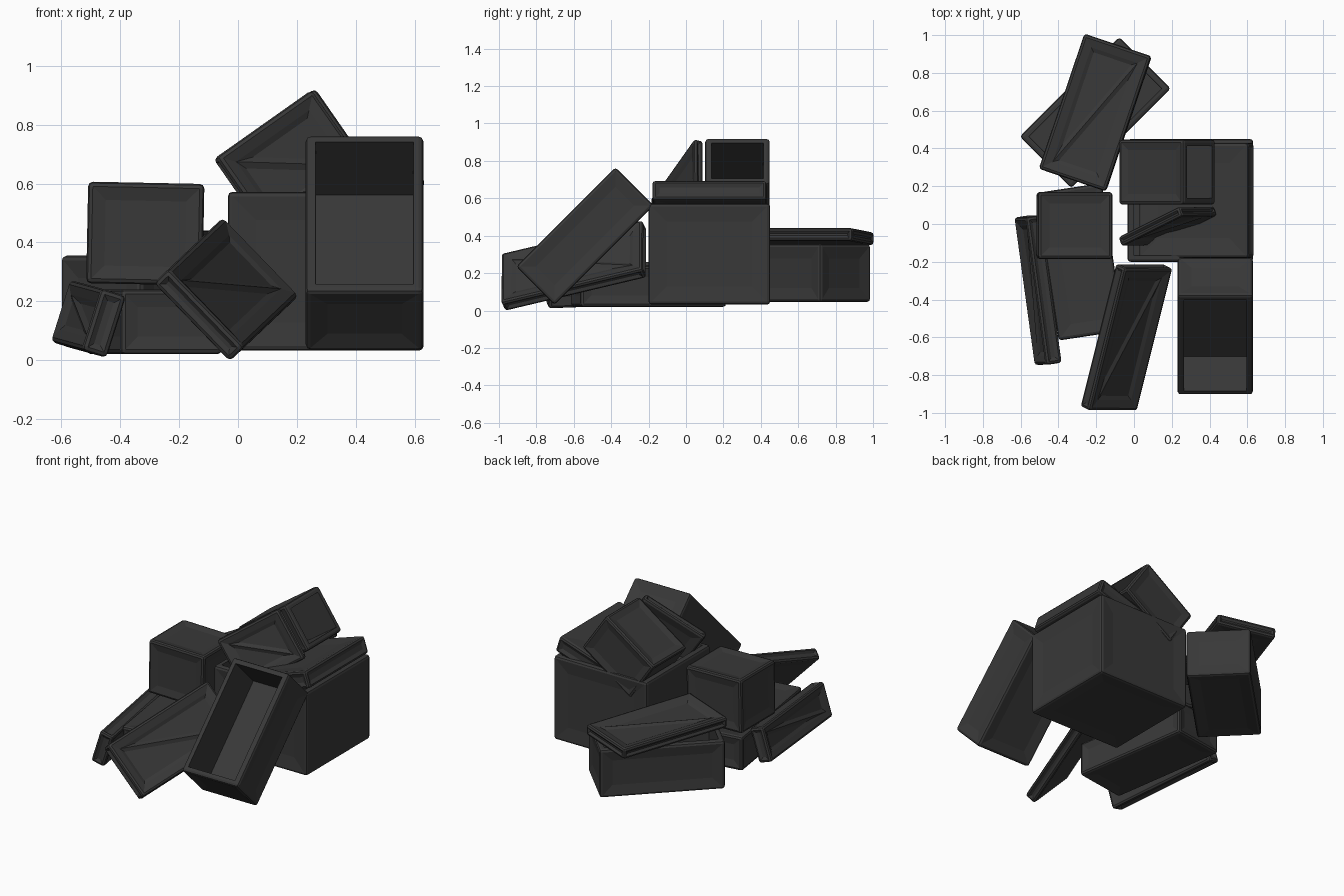
import bpy, bmesh
from mathutils import Vector, Matrix

if "Cube" in bpy.data.objects:
    bpy.data.objects.remove(bpy.data.objects["Cube"])

mat = bpy.data.materials.new("dark_grey")
mat.diffuse_color = (0.04, 0.04, 0.04, 1)
mat.use_nodes = True
mat.node_tree.nodes["Principled BSDF"].inputs["Base Color"].default_value = mat.diffuse_color
AXES = [Vector(a) for a in ((1, 0, 0), (-1, 0, 0), (0, 1, 0), (0, -1, 0), (0, 0, 1), (0, 0, -1))]


def frame(center, along, up):
    """Matrix whose local y runs along the part and local z is its top."""
    y = Vector(along).normalized()
    z = Vector(up)
    z = (z - y * z.dot(y)).normalized()
    x = y.cross(z)
    m = Matrix((x, y, z)).transposed().to_4x4()
    m.translation = center
    return m


def main_face(bm, axis):
    faces = [f for f in bm.faces if f.normal.dot(axis) > 0.99]
    return max(faces, key=lambda f: f.calc_area())


def inset(bm, face, width, depth):
    bmesh.ops.inset_region(bm, faces=[face], thickness=width, depth=-depth, use_even_offset=True)


def part(name, size, center, along, up, top="panel", border=0.06):
    """Chamfered box with recessed panels; top is open, panel or brace."""
    bm = bmesh.new()
    bmesh.ops.create_cube(bm, size=1)
    bmesh.ops.scale(bm, vec=size, verts=bm.verts)
    bmesh.ops.bevel(bm, geom=bm.edges[:], offset=0.016, segments=2, profile=0.5, affect='EDGES')
    bm.normal_update()
    for i, axis in enumerate(AXES):
        f = main_face(bm, axis)
        if i < 4:
            # side panels, narrower borders on thin lids
            inset(bm, f, min(border, size[2] * 0.2), 0.010)
        elif i == 4 and top == "open":
            inset(bm, f, 0.018, 0)
            inset(bm, f, 0.001, size[2] - 0.035)
        elif i == 4 and top == "brace":
            # recessed top split by a diagonal brace
            inset(bm, f, border * 0.7, 0.012)
            v = f.verts[:]
            bmesh.ops.connect_verts(bm, verts=[v[0], v[2]])
            tris = [t for t in bm.faces if len(t.verts) == 3 and v[0] in t.verts and v[2] in t.verts]
            bmesh.ops.inset_individual(bm, faces=tris, thickness=0.02, depth=-0.01, use_even_offset=True)
        else:
            inset(bm, f, border, 0.010)
    me = bpy.data.meshes.new(name)
    bm.to_mesh(me)
    bm.free()
    me.materials.append(mat)
    ob = bpy.data.objects.new(name, me)
    ob.matrix_world = frame(center, along, up)
    bpy.context.collection.objects.link(ob)
    return ob


Y, Z = (0, 1, 0), (0, 0, 1)

# big crate with its lid slipped inside
part("big_crate", (0.665, 0.65, 0.54), (0.298, 0.125, 0.302), Y, Z, "open", 0.08)
part("big_crate_lid", (0.61, 0.61, 0.11), (0.33, 0.125, 0.55), Y, (-0.31, 0, 0.95), "panel", 0.09)

# open crate leaning on the big crate
part("leaning_open_crate", (0.40, 0.75, 0.29), (0.43, -0.54, 0.398), (0, 1, 1), (0, -1, 1), "open")

# long lid leaning at the front
part("front_leaning_lid", (0.37, 0.80, 0.075), (-0.04, -0.60, 0.24), (0.19, 0.76, 0.18),
     (0.68, -0.33, 0.66), "brace")

# low crate on the left, the small box on it and the lid beside it
part("low_crate", (0.35, 0.79, 0.22), (-0.285, -0.20, 0.13), (-0.15, 0.99, 0), Z, "panel")
part("small_box", (0.395, 0.355, 0.345), (-0.315, -0.008, 0.43), Y, (0.02, 0, 1), "panel", 0.045)
part("left_leaning_lid", (0.22, 0.79, 0.09), (-0.508, -0.35, 0.14), (-0.11, 0.80, 0.03),
     (-0.95, 0, 0.3), "brace", 0.045)

# rear crate and its skewed lid
part("rear_crate", (0.385, 0.745, 0.31), (-0.205, 0.59, 0.20), (1, 1, 0), Z, "open")
part("rear_crate_lid", (0.375, 0.755, 0.07), (-0.205, 0.59, 0.395), (0.24, 0.71, 0),
     (-0.06, 0.02, 1), "brace")

# tipped box on top and its lid leaning against it
part("tipped_box", (0.30, 0.345, 0.42), (0.175, 0.275, 0.68), Y, (0.82, 0, 0.57), "open", 0.04)
part("tipped_box_lid", (0.33, 0.43, 0.055), (0.178, -0.012, 0.665), (0.34, 0.17, 0.24),
     (0.31, -0.92, 0.21), "brace", 0.05)
